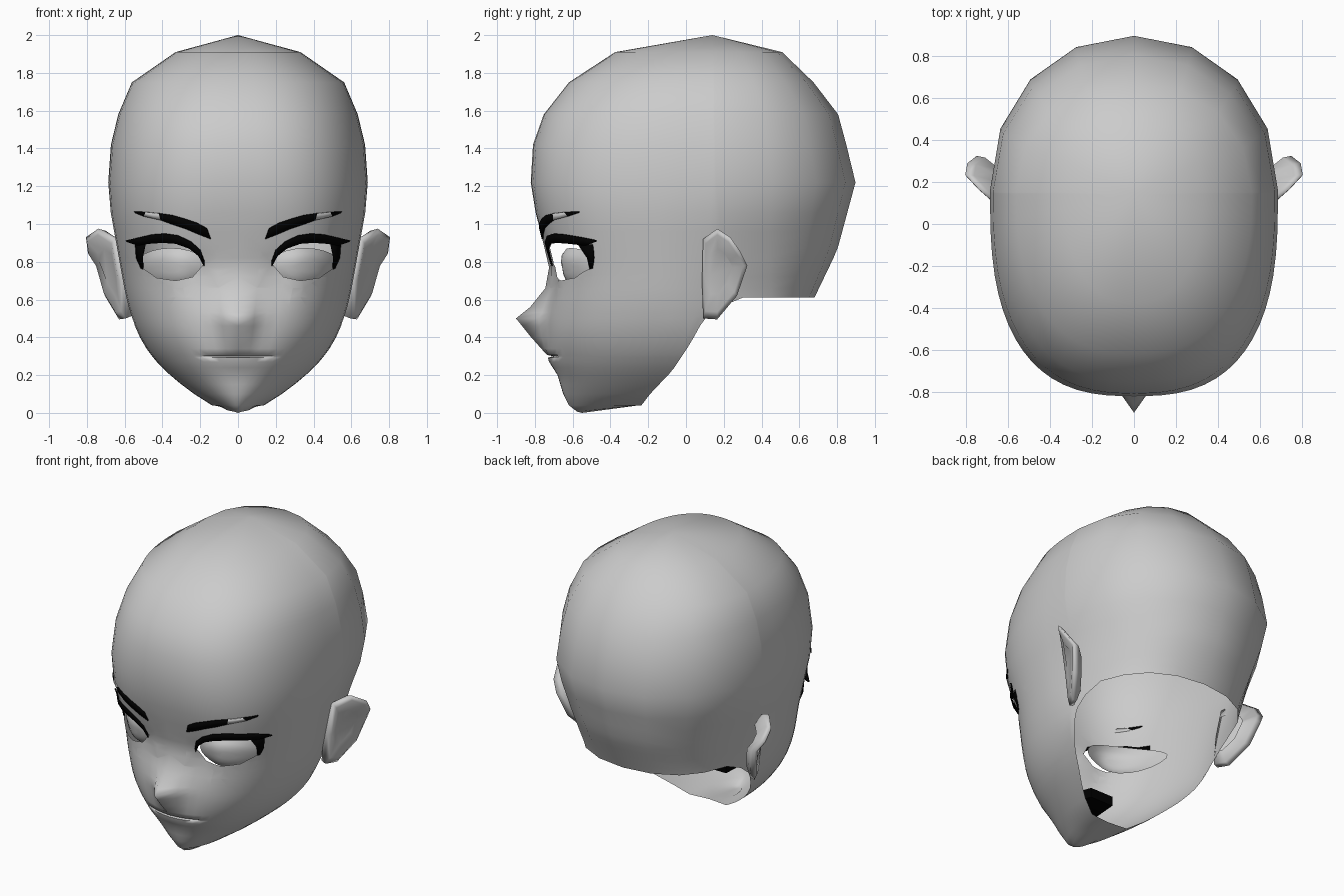
import bpy, bmesh, math
from mathutils import Vector

if "Cube" in bpy.data.objects:
    bpy.data.objects.remove(bpy.data.objects["Cube"])


def material(name, c):
    m = bpy.data.materials.new(name)
    m.diffuse_color = (c, c, c, 1)
    m.use_nodes = True
    m.node_tree.nodes["Principled BSDF"].inputs["Base Color"].default_value = m.diffuse_color
    return m


SKIN, BLACK = material("grey skin", 0.6), material("black hair", 0.0)


def lerp(table, t):
    """Piecewise linear lookup in a list of (key, value)."""
    if t <= table[0][0]:
        return table[0][1]
    for (a, va), (b, vb) in zip(table, table[1:]):
        if t <= b:
            return va + (vb - va) * (t - a) / (b - a)
    return table[-1][1]


def soft(table, z, reach=.06):
    """The same lookup with its corners rounded off."""
    h = min(reach, z * .4, (2 - z) * .08)
    return sum(lerp(table, z + h * k / 3) for k in range(-3, 4)) / 7


# Head profiles, all keyed by height
FRONT = [(0, -.55), (.04, -.62), (.1, -.65), (.2, -.68), (.27, -.725), (.32, -.74),
         (.5, -.75), (.66, -.725), (.77, -.725), (.96, -.77), (1.17, -.825), (1.42, -.81),
         (1.57, -.76), (1.73, -.65), (1.92, -.36), (2, .14)]
BACK = [(.61, .68), (.86, .8), (1.23, .9), (1.6, .8), (1.9, .55), (2, .14)]
WIDTH = [(0, .06), (.04, .14), (.1, .235), (.2, .365), (.3, .46), (.4, .523),
         (.5, .563), (.61, .595), (.86, .64), (1.15, .692), (1.5, .667), (1.76, .56), (1.93, .3), (2, 0)]
WIDEST = [(.04, -.25), (.22, -.1), (.37, -.01), (.5, .04), (.61, .07), (.86, .12), (1.2, .14)]
EDGE = [(.04, -.25), (.22, -.075), (.37, .025), (.49, .09), (.56, .18), (.61, .3), (.72, .26),
        (.86, .2), (1.2, .16), (2, .14)]
POWER = [(0, 1.9), (.1, 2.0), (.4, 2.4), (.6, 2.55), (.85, 2.75), (1.1, 2.75), (1.4, 2.6), (2, 2.3)]
NOSE = [(.31, 0), (.4, .075), (.46, .12), (.5, .15), (.56, .085), (.66, .02), (.77, 0)]


def relief(x, z):
    """Lips, nose ridge, eye socket and mouth groove added to the plain face."""
    x = abs(x)
    d = (lerp(FRONT, z) - soft(FRONT, z, .12)) * max(0, 1 - x / .3)
    d -= lerp(NOSE, z) * max(0, 1 - x / .13) ** 1.3
    d += .03 * math.exp(-((x - .2) / .09) ** 2 - ((z - .74) / .14) ** 2)
    if abs(z - .3) < .004 and x < .18:
        d += .03
    return d


def face_y(x, z):
    w, n, c = soft(WIDTH, z), soft(POWER, z), soft(WIDEST, z)
    k = max(0, 1 - min(1, abs(x) / w) ** n) ** (1 / n)
    return c - (c - soft(FRONT, z, .12)) * k + relief(x, z)


def taper(y, z):
    """Narrows the low back of the head towards the neck."""
    return 1 - .45 * max(0, min(y, .4) - .02) * max(0, min(1, (1.15 - z) / .5))


def finish(name, bm, mats, mirror=True, angle=60):
    me = bpy.data.meshes.new(name)
    bm.to_mesh(me)
    bm.free()
    ob = bpy.data.objects.new(name, me)
    bpy.context.collection.objects.link(ob)
    for m in mats:
        me.materials.append(m)
    if mirror:
        mod = ob.modifiers.new("mirror", 'MIRROR')
        mod.use_clip = True
        mod.merge_threshold = .002
    bpy.ops.object.select_all(action='DESELECT')
    ob.select_set(True)
    bpy.context.view_layer.objects.active = ob
    bpy.ops.object.shade_smooth_by_angle(angle=math.radians(angle))
    return ob


# Head shell: half rows from chin to crown, open at the neck
NF, NS, NB = 16, 2, 4
ROWS = [.04, .1, .15, .2, .24, .27, .292, .3, .307, .34, .4, .46, .5, .53, .56, .61, .66,
        .72, .77, .82, .88, .96, 1.06, 1.22, 1.42, 1.58, 1.75, 1.91, 2]
bm = bmesh.new()
ts = [i / (NF + NS) for i in range(NF + NS + 1)]
# underside of the chin: centre line and rounded lower edge
grid = [[bm.verts.new((0, -.55 + .3 * t, .04 * t)) for t in ts],
        [bm.verts.new((.07 * math.sin(math.pi * t) ** .6 if 0 < t < 1 else 0,
                       -.575 + .325 * t, .006 + .034 * t)) for t in ts]]
for z in ROWS:
    w, n, c = soft(WIDTH, z), soft(POWER, z), soft(WIDEST, z)
    e = max(lerp(EDGE, z), c + .01) if z < 2 else c
    pts = []
    for i in range(NF + 1):
        a = math.pi / 2 * i / NF
        x = w * math.sin(a) ** (2 / n) if i else 0
        y = c - (c - soft(FRONT, z, .12)) * max(0, math.cos(a)) ** (2 / n)
        pts.append((x, y + relief(x, z) * (1 - i / NF)))
    pts += [(w, c + (e - c) * i / NS) for i in range(1, NS + 1)]
    if z >= .61:
        for i in range(1, NB + 1):
            a = math.pi / 2 * i / NB
            x = w * math.cos(a) ** (2 / 2.1) if i < NB else 0
            pts.append((x, e + (lerp(BACK, z) - e) * math.sin(a) ** (2 / 2.1)))
    grid.append([bm.verts.new((x * taper(y, z), y, z)) for x, y in pts])
for lo, hi in zip(grid, grid[1:]):
    for i in range(min(len(lo), len(hi)) - 1):
        bm.faces.new((lo[i], lo[i + 1], hi[i + 1], hi[i]))
bmesh.ops.remove_doubles(bm, verts=bm.verts, dist=.0005)

# Eye opening, cut along a convex outline
EYE = [(.18, .79), (.24, .72), (.33, .70), (.43, .715), (.51, .77), (.54, .88), (.46, .915),
       (.34, .91), (.23, .87)]
SIDES = list(zip(EYE, EYE[1:] + EYE[:1]))
for (x0, z0), (x1, z1) in SIDES:
    faces = [f for f in bm.faces if f.calc_center_median().y < -.3
             and .1 < f.calc_center_median().x < .62 and .63 < f.calc_center_median().z < 1]
    geom = set(faces)
    for f in faces:
        geom.update(f.edges)
        geom.update(f.verts)
    bmesh.ops.bisect_plane(bm, geom=list(geom), dist=1e-5, plane_co=(x0, 0, z0),
                           plane_no=(z1 - z0, 0, x0 - x1))


def in_eye(p):
    return p.y < -.3 and all((x1 - x0) * (p.z - z0) - (z1 - z0) * (p.x - x0) > 0
                             for (x0, z0), (x1, z1) in SIDES)


bmesh.ops.delete(bm, geom=[f for f in bm.faces if in_eye(f.calc_center_median())], context='FACES')
finish("head", bm, [SKIN], angle=80)

# Eyeballs: shallow domes just behind the openings
bm = bmesh.new()
bmesh.ops.create_circle(bm, cap_ends=False, segments=24, radius=1)
bm.clear()
rings = []
for r in (.25, .5, .75, 1):
    ring = []
    for k in range(24):
        a = math.tau * k / 24
        x, z = .355 + .2 * r * math.cos(a), .768 + .105 * r * math.sin(a)
        ring.append(bm.verts.new((x, face_y(x, z) + .02 + .05 * r ** 3, z)))
    rings.append(ring)
bm.faces.new(rings[0])
for a, b in zip(rings, rings[1:]):
    for k in range(24):
        j = (k + 1) % 24
        bm.faces.new((a[k], b[k], b[j], a[j]))
bmesh.ops.recalc_face_normals(bm, faces=bm.faces)
finish("eyeballs", bm, [SKIN])

# Ears: cupped blade flaring out towards the back
RIM = [(.66, .09, .92), (.745, .165, .975), (.81, .235, .93), (.80, .29, .85), (.755, .325, .78),
       (.71, .27, .62), (.635, .165, .495), (.60, .09, .50), (.62, .085, .70)]
bm = bmesh.new()
hub, root = Vector((.675, .17, .76)), Vector((.605, .17, .74))
loops = []
for center, scale, shift in ((hub, .5, 0), (hub, .85, .008), (hub, 1, -.005), (hub, .95, -.04),
                             (root, .6, -.01)):
    loops.append([bm.verts.new(center + (Vector(p) - hub) * scale + Vector((shift, 0, 0)))
                  for p in RIM])
bm.faces.new(loops[0])
for a, b in zip(loops, loops[1:]):
    for i in range(len(RIM)):
        j = (i + 1) % len(RIM)
        bm.faces.new((a[i], a[j], b[j], b[i]))
bmesh.ops.recalc_face_normals(bm, faces=bm.faces)
finish("ears", bm, [SKIN], angle=120)

# Dark mouth cavity inside the head
bm = bmesh.new()
rings = []
for y, w, z0, z1 in ((-.65, .15, .297, .303), (-.56, .13, .24, .31), (-.31, .085, .215, .28)):
    rings.append([bm.verts.new(p) for p in ((-w, y, z0), (w, y, z0), (w, y, z1), (-w, y, z1))])
for a, b in zip(rings, rings[1:]):
    for i in range(4):
        bm.faces.new((a[i], a[(i + 1) % 4], b[(i + 1) % 4], b[i]))
bm.faces.new(rings[-1])
bmesh.ops.recalc_face_normals(bm, faces=bm.faces)
finish("mouth_cavity", bm, [BLACK], mirror=False, angle=30)


def strip(name, low, high, lift, grey=(), back=0):
    """Thin plate lying on the face between two edge lines, never behind the back limit."""
    bm = bmesh.new()
    rows = [[bm.verts.new((x, min(face_y(x, z) - lift, back), z)) for x, z in pts]
            for pts in (low, high)]
    for i in range(len(low) - 1):
        f = bm.faces.new((rows[0][i], rows[0][i + 1], rows[1][i + 1], rows[1][i]))
        f.material_index = int(i in grey)
    ob = finish(name, bm, [BLACK, SKIN])
    mod = ob.modifiers.new("thickness", 'SOLIDIFY')
    mod.thickness = .008


# Upper lashes, outer lash corners and eyebrows
strip("upper_lashes",
      [(.18, .775), (.21, .83), (.26, .87), (.33, .895), (.40, .90), (.47, .895), (.53, .885), (.59, .905)],
      [(.178, .80), (.20, .86), (.25, .905), (.32, .938), (.39, .948), (.46, .943), (.53, .927), (.595, .912)],
      .02, back=-.48)
strip("outer_lashes", [(.495, .89), (.51, .82), (.505, .76)], [(.545, .89), (.54, .82), (.515, .765)],
      .005, back=-.49)
strip("eyebrows",
      [(.145, .92), (.21, .945), (.28, .975), (.35, .998), (.41, 1.02), (.50, 1.04), (.545, 1.058)],
      [(.165, .975), (.22, 1.005), (.28, 1.025), (.35, 1.045), (.42, 1.055), (.49, 1.062), (.55, 1.066)],
      .012, grey=(4,))
